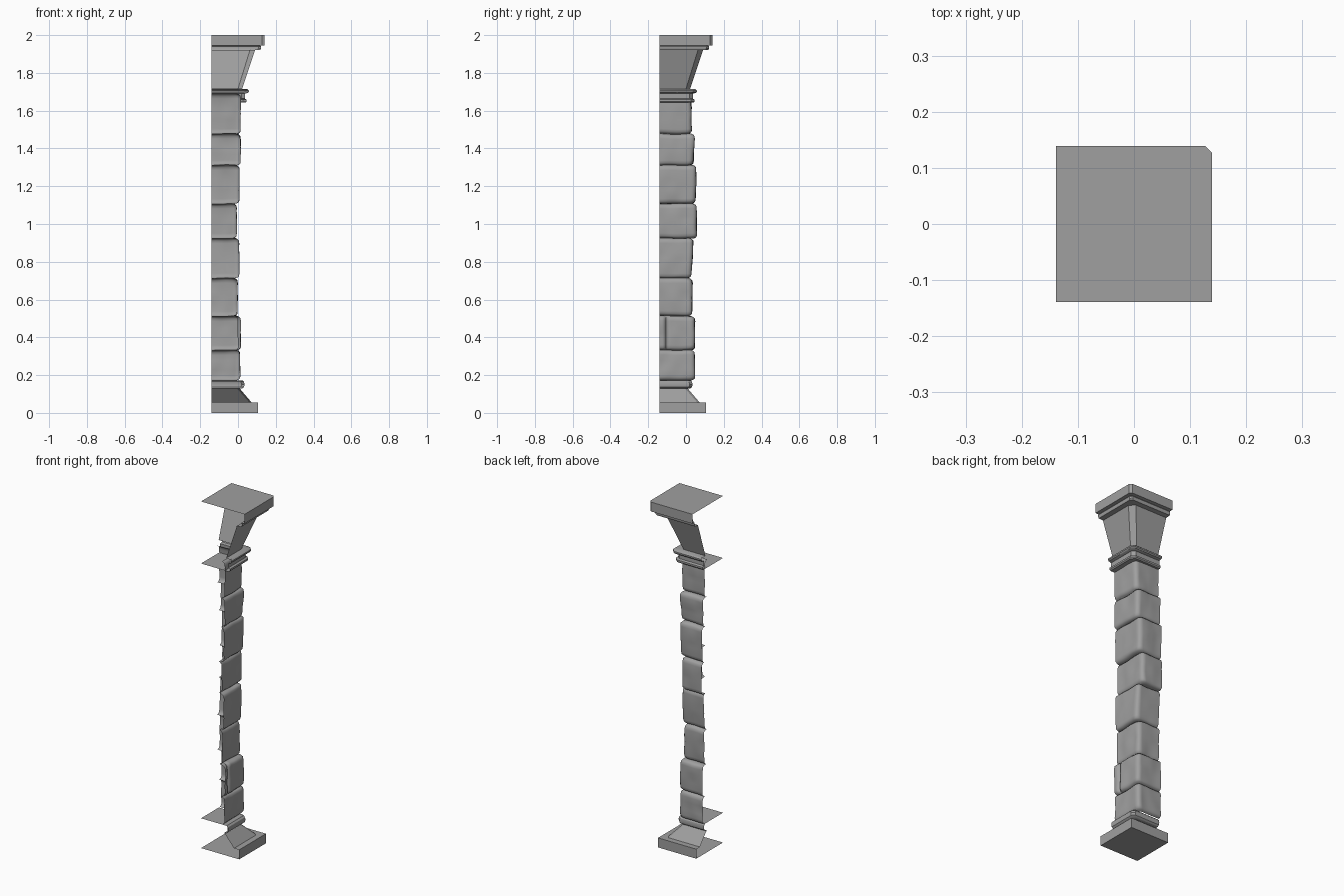
import bpy, bmesh, math
from mathutils import noise, Vector

if "Cube" in bpy.data.objects:
    bpy.data.objects.remove(bpy.data.objects["Cube"])

E = -0.139  # open wall sides of the corner pillar
stone_grey = bpy.data.materials.new("dark_stone")
stone_grey.diffuse_color = (.35, .35, .35, 1)
stone_grey.use_nodes = True
stone_grey.node_tree.nodes["Principled BSDF"].inputs["Base Color"].default_value = stone_grey.diffuse_color


def corner_path(x, y, c, n=1, rounded=False):
    """Open L-shaped outline: +y face, corner, +x face."""
    pts = [(E + (x - c - E) * i / n, y) for i in range(n + 1)]
    if rounded:
        for a in (60, 30):
            a = math.radians(a)
            pts.append((x - c + c * math.cos(a), y - c + c * math.sin(a)))
    pts += [(x, y - c + (E - y + c) * i / n) for i in range(n + 1)]
    return pts


def loft(name, rings, cap_low=False, cap_high=False, smooth=30):
    bm = bmesh.new()
    rows = [[bm.verts.new(p) for p in ring] for ring in rings]
    for a, b in zip(rows, rows[1:]):
        for i in range(len(a) - 1):
            bm.faces.new((a[i + 1], a[i], b[i], b[i + 1]))
    # Flat caps reach back to the wall corner
    for row, use, up in ((rows[0], cap_low, False), (rows[-1], cap_high, True)):
        if use:
            loop = row + [bm.verts.new((E, E, row[0].co.z))]
            bm.faces.new(loop[::-1] if up else loop)
    bmesh.ops.remove_doubles(bm, verts=bm.verts, dist=1e-5)
    me = bpy.data.meshes.new(name)
    bm.to_mesh(me)
    bm.free()
    me.materials.append(stone_grey)
    ob = bpy.data.objects.new(name, me)
    bpy.context.collection.objects.link(ob)
    bpy.ops.object.select_all(action='DESELECT')
    ob.select_set(True)
    bpy.context.view_layer.objects.active = ob
    bpy.ops.object.shade_smooth_by_angle(angle=math.radians(smooth))


def moulding(name, profile, **caps):
    """Profile rows: height, reach, corner chamfer."""
    loft(name, [[(px, py, z) for px, py in corner_path(r, r, c)]
                for z, r, c in profile], **caps)


# Base: plinth, slope and rounded band
moulding("base", [
    (0, .105, 0), (.055, .105, 0), (.055, .072, .012), (.128, .010, .014),
    (.130, .024, .014), (.137, .032, .016), (.151, .035, .016), (.164, .032, .016),
    (.172, .024, .014)], cap_low=True, cap_high=True)

# Capital: neck rings, flared block and top slab
moulding("capital", [
    (1.642, .040, .018), (1.648, .046, .02), (1.658, .046, .02), (1.664, .036, .018),
    (1.690, .036, .018), (1.694, .052, .02), (1.700, .057, .02), (1.708, .057, .02),
    (1.714, .050, .02), (1.716, .022, .022), (1.920, .090, .027),
    (1.922, .118, .014), (1.930, .122, .014), (1.940, .122, .014), (1.945, .118, .012),
    (1.946, .139, .012), (2.0, .139, .012)],
    cap_low=True, cap_high=True)

# Shaft: one skin over stacked rough stones (bottom, top, x reach, y reach, y lean)
stones = [
    (.172, .333, .010, .047, -.002), (.333, .512, .014, .047, .002),
    (.512, .712, -.003, .032, .003), (.712, .925, .006, .034, .012),
    (.925, 1.108, -.007, .056, -.005), (1.108, 1.310, .007, .052, .002),
    (1.310, 1.477, .013, .042, .003), (1.477, 1.69, .013, .029, -.004)]
rings = []
for k, (z0, z1, rx, ry, lean) in enumerate(stones):
    h = z1 - z0
    edge = [(0, .018), (.005, .008), (.012, .002), (.026, 0)]
    levels = edge + [(h * f, 0) for f in (.35, .5, .65)] + \
        [(h - d, i) for d, i in reversed(edge)]
    for j, (dz, inset) in enumerate(levels):
        t = dz / h - .5
        x, y = rx - inset, ry - inset + lean * t
        seam = k + (t > 0)
        ring = []
        for px, py in corner_path(x, y, .02, 20, True):
            z = z0 + dz + .0005 * (j == 0)
            d = .005 * noise.noise(Vector((px * 14 + k * 5, py * 14, z * 14)))
            # Upright joint splitting the second stone
            if k == 1 and px > x - .001:
                d -= .016 * math.exp(-((py + .105) / .007) ** 2)
            # Seams wander a little, shared by both stones that meet there
            if 0 < seam < 8:
                z += .012 * abs(t) * noise.noise(Vector((px * 9, py * 9, seam * 3.3)))
            ring.append((px + d if px > x - .019 else px,
                         py + d if py > y - .019 else py, z))
        rings.append(ring)
loft("shaft_stones", rings, smooth=50)
